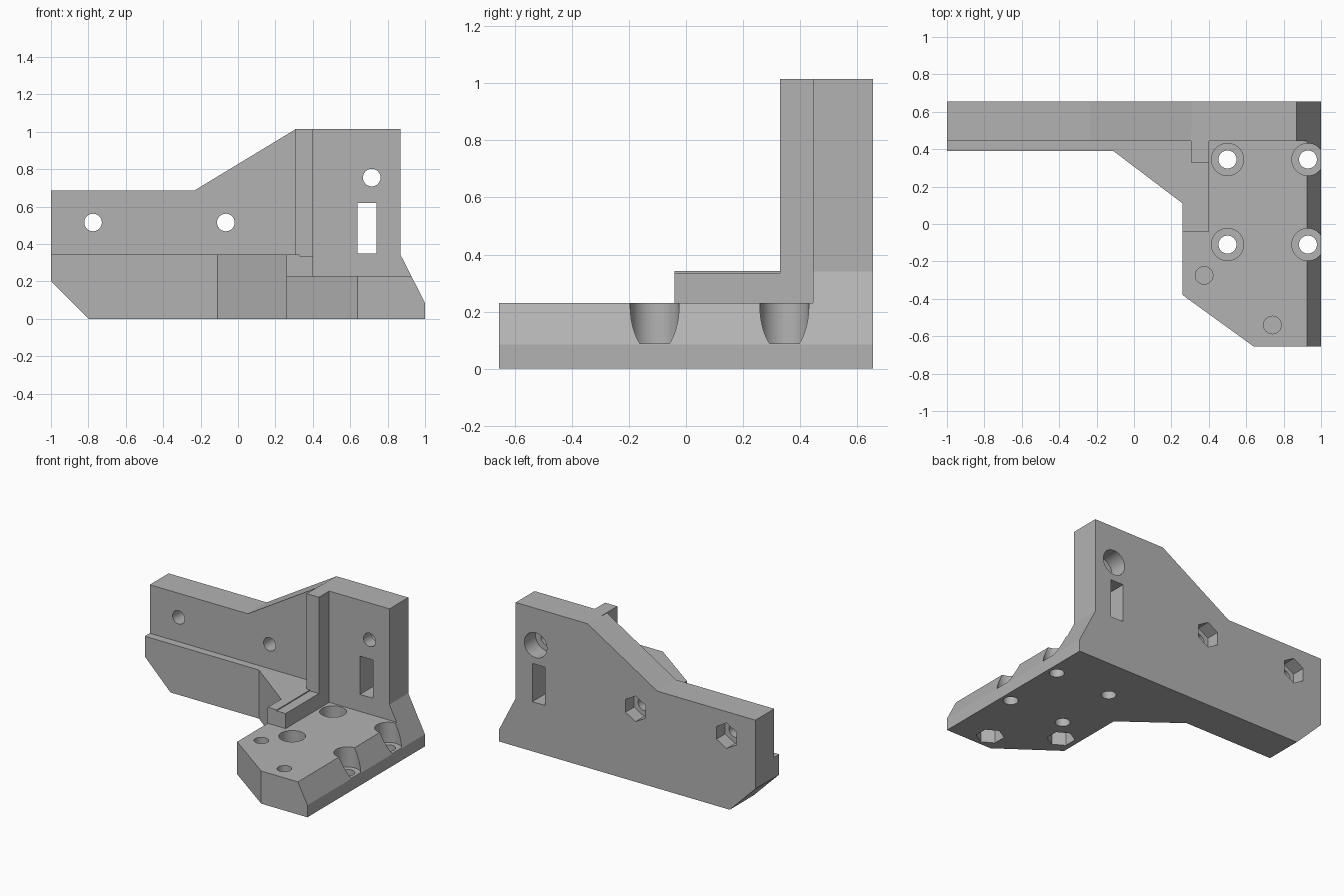
import bpy
import math
from mathutils import Matrix, Vector

old = bpy.data.objects.get("Cube")
if old:
    bpy.data.objects.remove(old)

grey = bpy.data.materials.new("plain grey")
grey.use_nodes = True
colour = (0.45, 0.45, 0.45, 1)
grey.diffuse_color = colour
grey.node_tree.nodes["Principled BSDF"].inputs["Base Color"].default_value = colour


def prism(name, points, low, high, axis="z"):
    """Extrude an outline: (x, y) along z, or (x, z) along y."""
    def place(p, d):
        return (p[0], p[1], d) if axis == "z" else (p[0], d, p[1])
    n = len(points)
    verts = [place(p, d) for d in (low, high) for p in points]
    faces = [list(range(n))[::-1], list(range(n, 2 * n))]
    faces += [[i, (i + 1) % n, n + (i + 1) % n, n + i] for i in range(n)]
    mesh = bpy.data.meshes.new(name)
    mesh.from_pydata(verts, [], faces)
    area = sum(points[i][0] * points[(i + 1) % n][1] - points[(i + 1) % n][0] * points[i][1]
               for i in range(n))
    if (area > 0) != (axis == "z"):
        mesh.flip_normals()
    mesh.materials.append(grey)
    obj = bpy.data.objects.new(name, mesh)
    bpy.context.collection.objects.link(obj)
    return obj


def block(name, x0, x1, y0, y1, z0, z1):
    return prism(name, [(x0, y0), (x1, y0), (x1, y1), (x0, y1)], z0, z1)


def hole(centre, radius, low, high, axis="z", sides=48):
    """Round or hexagonal cutter; hexagons point along the second axis."""
    ring = [(centre[0] + radius * math.sin(2 * math.pi * i / sides),
             centre[1] + radius * math.cos(2 * math.pi * i / sides)) for i in range(sides)]
    return prism("hole_cutter", ring, low, high, axis)


def combine(target, other, operation):
    mod = target.modifiers.new("combine", "BOOLEAN")
    mod.operation = operation
    mod.solver = "EXACT"
    mod.object = other
    bpy.context.view_layer.objects.active = target
    bpy.ops.object.modifier_apply(modifier=mod.name)
    bpy.data.objects.remove(other)


BACK, FRONT = 0.655, -0.655

# Upright wall with sloping shoulder
bracket = prism("mounting_bracket", [
    (-1, 0), (1, 0), (1, 0.34), (0.87, 0.34), (0.87, 1.015),
    (0.31, 1.015), (-0.235, 0.685), (-1, 0.685)], 0.445, BACK, "y")

# Base plate, low front ledge, step and vertical rib
parts = [
    prism("base_plate", [(0.26, 0.5), (0.26, -0.38), (0.64, FRONT), (1, FRONT), (1, 0.5)],
          0, 0.23),
    prism("front_ledge", [(-1, 0.5), (-1, 0.39), (-0.11, 0.39), (0.26, 0.11),
                          (0.26, -0.04), (0.33, -0.04), (0.33, 0.5)], 0, 0.343),
    block("ledge_step", 0.3, 0.4, -0.04, 0.5, 0.1, 0.336),
    block("rib", 0.305, 0.4, 0.33, 0.5, 0.1, 1.015),
]
for part in parts:
    combine(bracket, part, "UNION")

# Sloped right flank and left bottom corner
cutters = [
    prism("flank_cutter", [(0.87, 0.34), (1, 0.085), (1.2, 0.085), (1.2, 0.34)], -1, 1, "y"),
    prism("corner_cutter", [(-1.1, 0.3), (-1.1, -0.1), (-0.7, -0.1)], -1, 1, "y"),
    block("slot_cutter", 0.64, 0.74, 0.3, 0.8, 0.35, 0.62),
]

# Counterbored screw holes in the base
for x in (0.5, 0.93):
    for y in (0.345, -0.11):
        cutters.append(hole((x, y), 0.086, 0.088, 0.3))
        cutters.append(hole((x, y), 0.048, -0.1, 0.2))

# Blind holes with nut pockets beneath
for spot in ((0.375, -0.275), (0.74, -0.54)):
    cutters.append(hole(spot, 0.047, 0.11, 0.3))
    cutters.append(hole(spot, 0.09, -0.1, 0.1, sides=6))

# Wall holes: two with nut pockets, one with a round counterbore
for x in (-0.775, -0.065):
    cutters.append(hole((x, 0.515), 0.047, 0.3, 0.8, "y"))
    cutters.append(hole((x, 0.515), 0.09, 0.56, 0.8, "y", 6))
cutters.append(hole((0.715, 0.755), 0.047, 0.3, 0.8, "y"))
cutters.append(hole((0.715, 0.755), 0.088, 0.53, 0.8, "y"))

for cutter in cutters:
    combine(bracket, cutter, "DIFFERENCE")

bpy.ops.object.select_all(action="DESELECT")
bracket.select_set(True)
bpy.context.view_layer.objects.active = bracket
bpy.ops.object.shade_smooth_by_angle(angle=math.radians(20))
